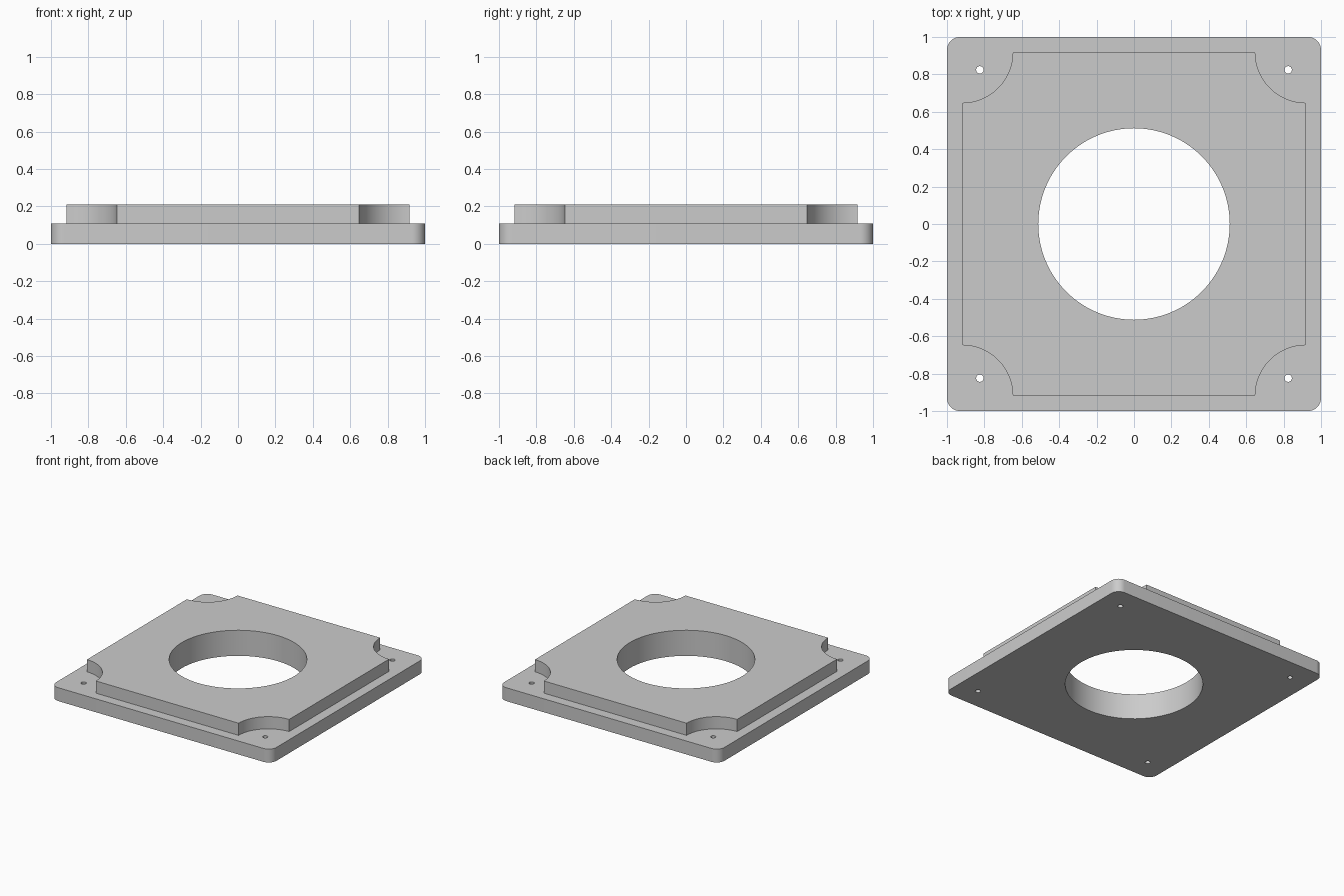
import bpy
import bmesh
from math import cos, sin, pi

cube = bpy.data.objects.get("Cube")
if cube:
    bpy.data.objects.remove(cube, do_unlink=True)

LEDGE_Z, TOP_Z = 0.11, 0.21
HALF, CORNER_R = 1.0, 0.07
RAISED, SCOOP_R = 0.918, 0.27
BORE_R = 0.512
SCREW_POS, SCREW_R = 0.824, 0.02


def arc(cx, cy, r, start, end, steps):
    return [(cx + r * cos(start + (end - start) * i / steps),
             cy + r * sin(start + (end - start) * i / steps))
            for i in range(steps + 1)]


def circle(cx, cy, r, steps):
    return arc(cx, cy, r, 0, 2 * pi, steps)[:-1]


def square_outline(center, r, scooped):
    """Square with convex rounded or concave scooped corners."""
    points = []
    for k in range(4):
        a = pi / 4 + k * pi / 2
        cx = center if cos(a) > 0 else -center
        cy = center if sin(a) > 0 else -center
        q = k * pi / 2
        if scooped:
            points += arc(cx, cy, r, q + 1.5 * pi, q + pi, 20)
        else:
            points += arc(cx, cy, r, q, q + pi / 2, 12)
    return points


bm = bmesh.new()


def ring(points, z):
    verts = [bm.verts.new((x, y, z)) for x, y in points]
    for i, v in enumerate(verts):
        bm.edges.new((verts[i - 1], v))
    return verts


def wall(low, high):
    for i in range(len(low)):
        bm.faces.new((low[i - 1], low[i], high[i], high[i - 1]))


def cap(rings):
    """Fill between an outer ring and the rings inside it."""
    edges = [bm.edges.get((r[i - 1], r[i])) for r in rings for i in range(len(r))]
    bmesh.ops.triangle_fill(bm, edges=edges, use_beauty=True, use_dissolve=False)


# Matching rings for each vertical surface
base = square_outline(HALF - CORNER_R, CORNER_R, False)
raised = square_outline(RAISED, SCOOP_R, True)
bore = circle(0, 0, BORE_R, 96)
base_low, base_high = ring(base, 0), ring(base, LEDGE_Z)
raised_low, raised_high = ring(raised, LEDGE_Z), ring(raised, TOP_Z)
bore_low, bore_high = ring(bore, 0), ring(bore, TOP_Z)
screws = [circle(sx * SCREW_POS, sy * SCREW_POS, SCREW_R, 24)
          for sx in (-1, 1) for sy in (-1, 1)]
screws_low = [ring(s, 0) for s in screws]
screws_high = [ring(s, LEDGE_Z) for s in screws]

# Underside, ledge and raised top
cap([base_low, bore_low] + screws_low)
cap([base_high, raised_low] + screws_high)
cap([raised_high, bore_high])

# Outer walls, bore and screw holes
wall(base_low, base_high)
wall(raised_low, raised_high)
wall(bore_low, bore_high)
for low, high in zip(screws_low, screws_high):
    wall(low, high)

bmesh.ops.recalc_face_normals(bm, faces=bm.faces[:])
mesh = bpy.data.meshes.new("mounting_plate")
bm.to_mesh(mesh)
bm.free()

# Plain grey finish
grey = bpy.data.materials.new("plain_grey")
grey.use_nodes = True
colour = (0.6, 0.6, 0.6, 1)
grey.diffuse_color = colour
grey.node_tree.nodes["Principled BSDF"].inputs["Base Color"].default_value = colour
mesh.materials.append(grey)

plate = bpy.data.objects.new("mounting_plate", mesh)
bpy.context.collection.objects.link(plate)
bpy.ops.object.select_all(action="DESELECT")
plate.select_set(True)
bpy.context.view_layer.objects.active = plate
bpy.ops.object.shade_smooth_by_angle()
